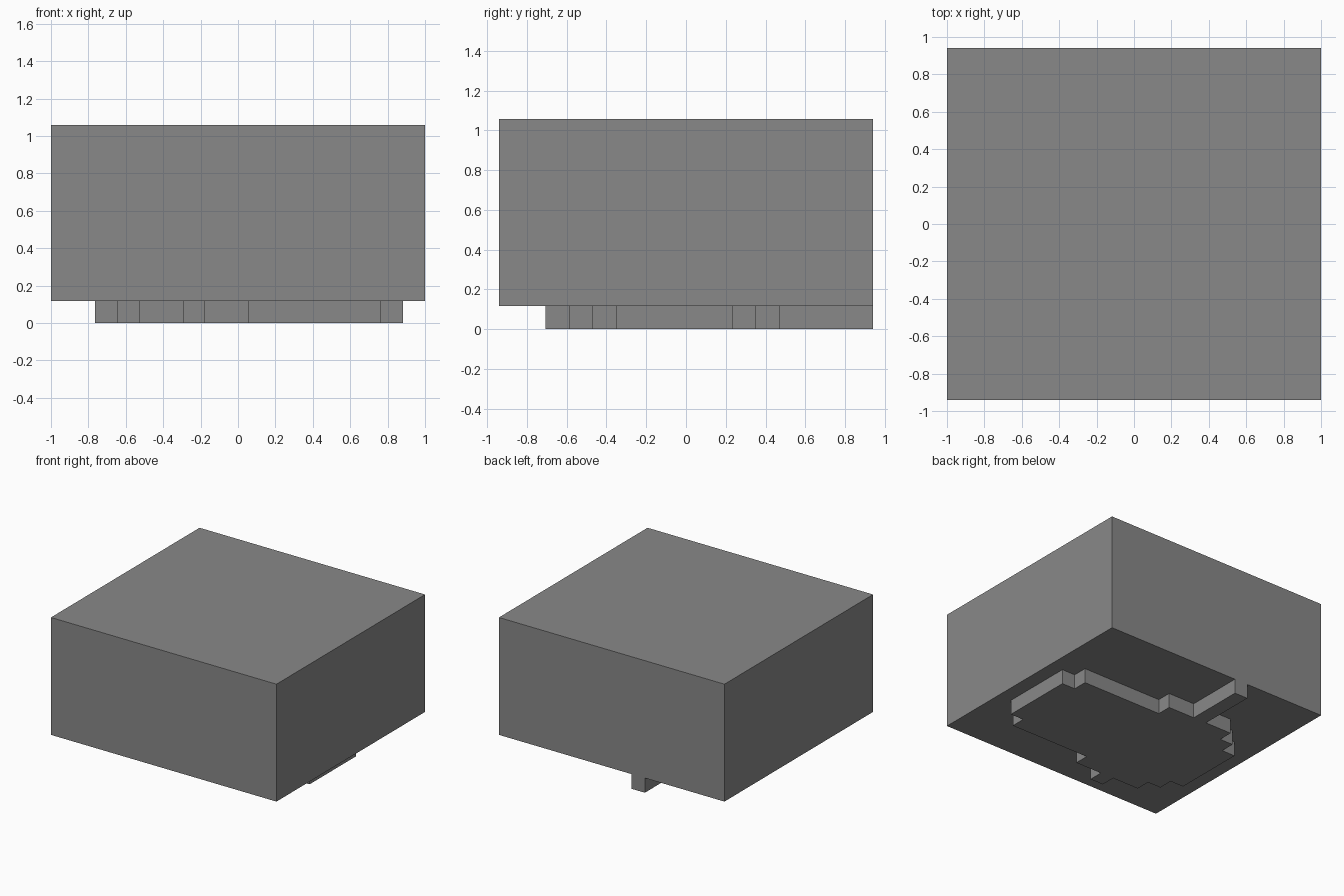
import bpy
import bmesh

cube = bpy.data.objects.get("Cube")
if cube:
    bpy.data.objects.remove(cube, do_unlink=True)

U = 2 / 17            # one grid step
WIDTH, DEPTH = 17, 16  # footprint in grid steps
MID = 7.5             # mirror line of the stepped plate

grey = bpy.data.materials.new("mid_grey")
grey.diffuse_color = (0.25, 0.25, 0.25, 1)
grey.use_nodes = True
bsdf = grey.node_tree.nodes["Principled BSDF"]
bsdf.inputs["Base Color"].default_value = (0.25, 0.25, 0.25, 1)


def prism(name, outline, bottom, top):
    """Extrude an outline given in grid steps."""
    bm = bmesh.new()
    verts = [bm.verts.new(((x - WIDTH / 2) * U, (y - DEPTH / 2) * U, bottom * U))
             for x, y in outline]
    face = bm.faces.new(verts)
    made = bmesh.ops.extrude_face_region(bm, geom=[face])["geom"]
    moved = [v for v in made if isinstance(v, bmesh.types.BMVert)]
    bmesh.ops.translate(bm, verts=moved, vec=(0, 0, (top - bottom) * U))
    bmesh.ops.recalc_face_normals(bm, faces=bm.faces)
    mesh = bpy.data.meshes.new(name)
    bm.to_mesh(mesh)
    bm.free()
    mesh.materials.append(grey)
    obj = bpy.data.objects.new(name, mesh)
    bpy.context.collection.objects.link(obj)
    return obj


def half_outline(tab_end):
    """Stepped edge from +x to -x, with a narrow tab reaching tab_end."""
    return [(16, 10), (15, 10), (15, 11), (9, 11), (9, 12), (7, 12),
            (7, tab_end), (6, tab_end), (6, 12), (4, 12), (4, 11),
            (3, 11), (3, 10), (2, 10)]


# Main block
prism("main_block", [(0, 0), (WIDTH, 0), (WIDTH, DEPTH), (0, DEPTH)], 1, 9)

# Stepped plate underneath: long tab at the back, short tab at the front
back = half_outline(16)
front = [(x, 2 * MID - y) for x, y in reversed(half_outline(13))]
prism("stepped_base_plate", back + front, 0, 1)
